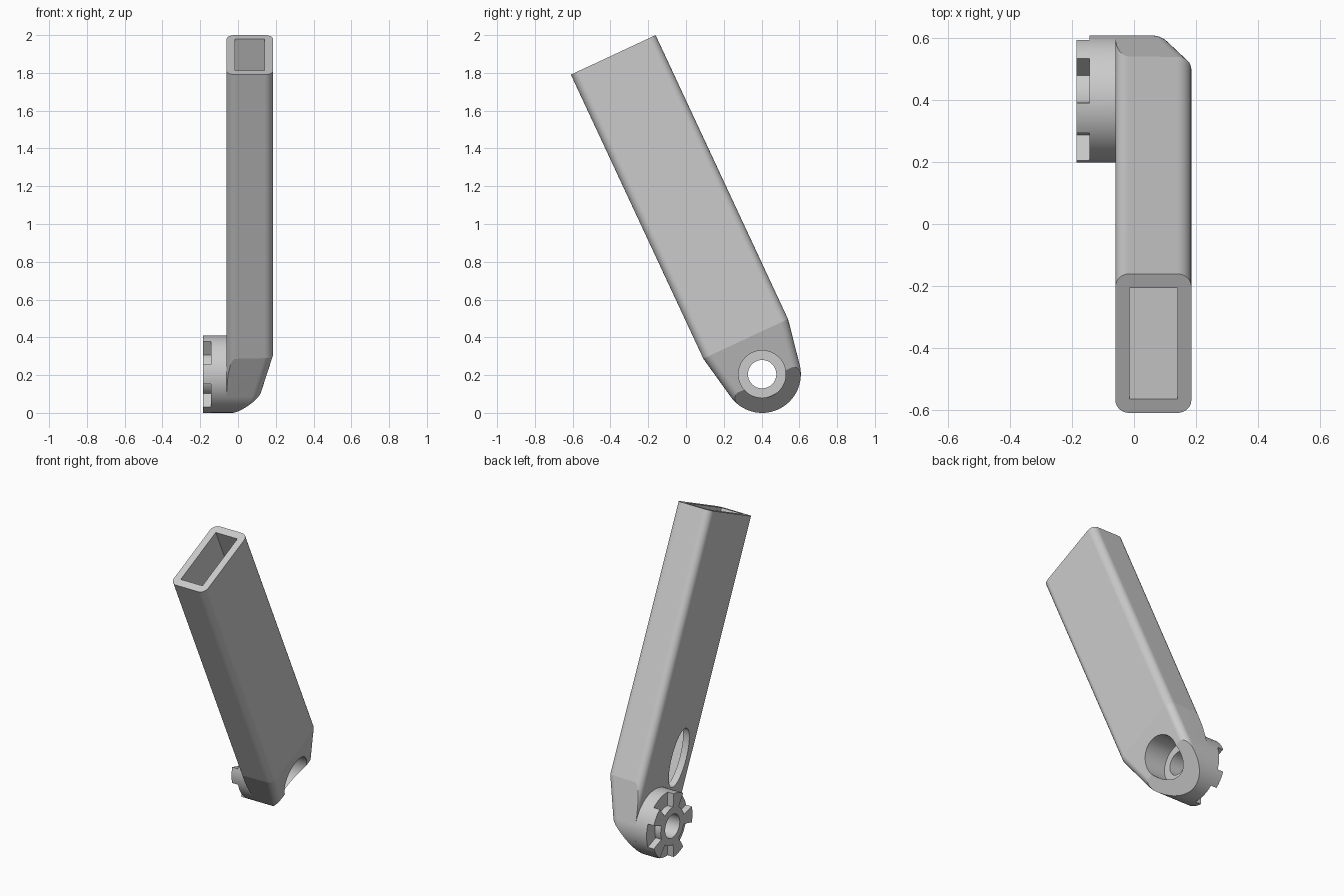
import bpy, bmesh
from math import radians, sin, cos, pi
from mathutils import Matrix, Vector

if "Cube" in bpy.data.objects:
    bpy.data.objects.remove(bpy.data.objects["Cube"])

R, BORE, POCKET = 0.205, 0.075, 0.125          # pivot radii
LENGTH, HALF = 1.865, 0.2475                   # arm length from pivot, half width
X0, X1 = -0.06, 0.185                          # arm thickness range
PIVOT = Matrix.Translation((0, 0.403, R))
ARM = PIVOT @ Matrix.Rotation(radians(25), 4, 'X')

grey = bpy.data.materials.new("light_grey")
grey.use_nodes = True
grey.diffuse_color = (0.6, 0.6, 0.6, 1)
grey.node_tree.nodes["Principled BSDF"].inputs["Base Color"].default_value = (0.6, 0.6, 0.6, 1)


def arc(r, a0, a1, n, r2=None):
    r2 = r if r2 is None else r2
    steps = [a0 + (a1 - a0) * i / n for i in range(n + 1)]
    return [(r * cos(a), r2 * sin(a)) for a in steps]


def circle(r, r2=None, n=72):
    return arc(r, 0, 2 * pi, n, r2)[:-1]


def prism(pts, x0, x1):
    """Extrude a (y, z) outline along x."""
    bm = bmesh.new()
    face = bm.faces.new([bm.verts.new((x0, y, z)) for y, z in pts])
    out = bmesh.ops.extrude_face_region(bm, geom=[face])
    moved = [v for v in out["geom"] if isinstance(v, bmesh.types.BMVert)]
    bmesh.ops.translate(bm, verts=moved, vec=(x1 - x0, 0, 0))
    bmesh.ops.recalc_face_normals(bm, faces=bm.faces)
    return bm


def add(name, bm, matrix, cutter=False):
    bm.transform(matrix)
    mesh = bpy.data.meshes.new(name)
    bm.to_mesh(mesh)
    bm.free()
    mesh.materials.append(grey)
    ob = bpy.data.objects.new(name, mesh)
    ob.hide_render = cutter
    bpy.context.collection.objects.link(ob)
    return ob


def slice_off(bm, point, normal):
    """Remove everything on the normal side of a plane and cap the cut."""
    geom = bm.verts[:] + bm.edges[:] + bm.faces[:]
    cut = bmesh.ops.bisect_plane(bm, geom=geom, dist=1e-5, plane_co=point,
                                 plane_no=normal, clear_outer=True)
    edges = [e for e in cut["geom_cut"] if isinstance(e, bmesh.types.BMEdge)]
    bmesh.ops.contextual_create(bm, geom=edges)
    bmesh.ops.recalc_face_normals(bm, faces=bm.faces)


def combine(ob, others, operation):
    bpy.context.view_layer.objects.active = ob
    for other in others:
        mod = ob.modifiers.new("combine", 'BOOLEAN')
        mod.operation, mod.object, mod.solver = operation, other, 'EXACT'
        bpy.ops.object.modifier_apply(modifier=mod.name)


def finish(ob):
    bpy.ops.object.select_all(action='DESELECT')
    ob.select_set(True)
    bpy.context.view_layer.objects.active = ob
    bpy.ops.object.shade_smooth_by_angle(angle=radians(10.3))
    ob.modifiers.new("even_shading", 'WEIGHTED_NORMAL').keep_sharp = True


# Arm: straight tube that tapers onto the pivot circle
tangent = radians(10.7)
outline = [(HALF, LENGTH), (-HALF, LENGTH), (-HALF, R)]
outline += arc(R, pi + tangent, 2 * pi - tangent, 36) + [(HALF, R)]
bm = prism(outline, X0, X1)

# Sloped outer face near the pivot
slope = radians(15)
slice_off(bm, Vector((X1, 0, R)), Vector((cos(slope), 0, -sin(slope))))

# Rounded long edges
rounded = []
for e in bm.edges:
    a, b = (v.co for v in e.verts)
    inner = max(a.x, b.x) < X0 + 0.001
    outer = min(a.x, b.x) > X0 + 0.001
    crosses = abs(a.y + b.y) < 0.001 and abs(a.y) > HALF - 0.001
    straight = min(a.z, b.z) > R - 0.001
    if not crosses and ((outer and min(a.z, b.z) < LENGTH - 0.001) or
                        (inner and straight and abs(a.y - b.y) < 0.001)):
        rounded.append(e)
bmesh.ops.bevel(bm, geom=rounded, offset=0.045, segments=10, profile=0.5,
                affect='EDGES', clamp_overlap=False)

# Undercut at the tip
slice_off(bm, Vector((0.115, 0, -0.04)), Vector((1, 0, -1)).normalized())
arm = add("arm", bm, ARM)

# Cutters: tube cavity, screw pocket, pivot bore, cable opening
top, bottom, w = LENGTH + 0.1, 0.22, HALF - 0.05
cavity = add("cavity_cutter", prism([(-w, bottom), (w, bottom), (w, top), (-w, top)],
                                    X0 + 0.045, X1 - 0.045), ARM, True)
pocket = add("pocket_cutter", prism(circle(POCKET), 0, 0.3), ARM, True)
bore = add("bore_cutter", prism(circle(BORE), -0.3, 0.3), ARM, True)
opening = add("opening_cutter", prism(circle(0.08, 0.18), -0.1, 0.03),
              ARM @ Matrix.Translation((0, -0.09, 0.39)), True)
combine(arm, [cavity, pocket, bore, opening], 'DIFFERENCE')

# Crown coupling: ring with five teeth around a hub
crown = add("crown_coupling", prism(circle(R), -0.143, X0), PIVOT)
teeth_outline = []
half_tooth, pitch = radians(14.5), 2 * pi / 5
for i in range(5):
    c = pi + i * pitch
    teeth_outline += arc(R, c - half_tooth, c + half_tooth, 6)
    teeth_outline += arc(0.12, c + half_tooth, c + pitch - half_tooth, 9)
teeth = add("teeth_helper", prism(teeth_outline, -0.185, -0.12), PIVOT, True)
combine(crown, [teeth], 'UNION')
combine(crown, [bore], 'DIFFERENCE')

for helper in (cavity, pocket, bore, opening, teeth):
    bpy.data.objects.remove(helper)
for part in (arm, crown):
    finish(part)
